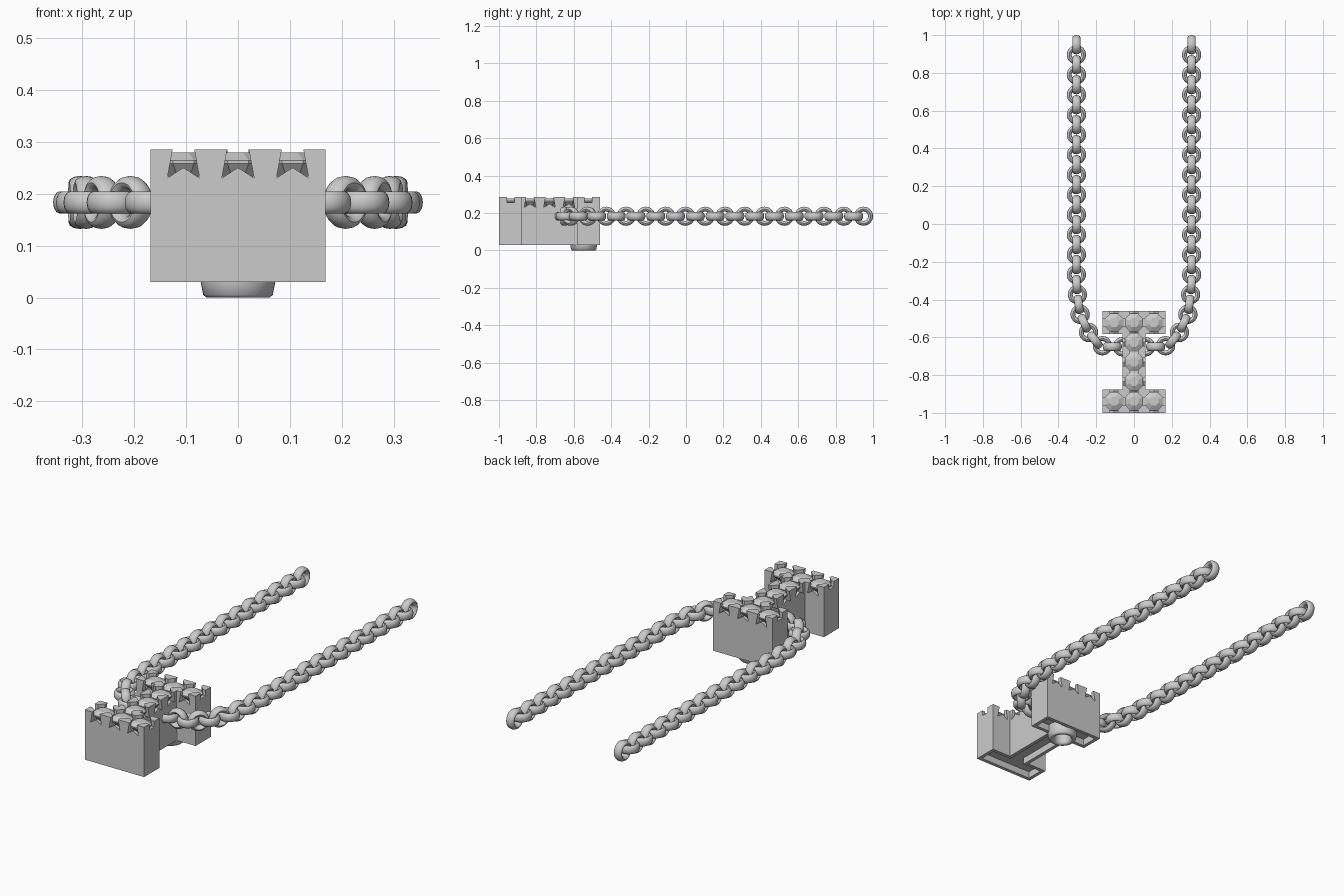
import bpy, bmesh, math
from mathutils import Vector, Matrix

if "Cube" in bpy.data.objects:
    bpy.data.objects.remove(bpy.data.objects["Cube"])

def new_obj(name, bm):
    bmesh.ops.recalc_face_normals(bm, faces=bm.faces)
    me = bpy.data.meshes.new(name)
    bm.to_mesh(me)
    bm.free()
    ob = bpy.data.objects.new(name, me)
    bpy.context.collection.objects.link(ob)
    return ob

def prism(bm, pts, vec):
    # closed profile swept along a vector
    a = [bm.verts.new(p) for p in pts]
    b = [bm.verts.new(Vector(p) + Vector(vec)) for p in pts]
    bm.faces.new(a)
    bm.faces.new(b[::-1])
    n = len(a)
    for i in range(n):
        bm.faces.new((a[i], a[(i + 1) % n], b[(i + 1) % n], b[i]))

def lathe(bm, prof, seg, centre, turn=0.0, closed=False):
    # rings of (radius, z); closed joins last ring to first, else caps the ends
    rings = [[bm.verts.new((centre[0] + r * math.cos(turn + 2 * math.pi * k / seg),
                            centre[1] + r * math.sin(turn + 2 * math.pi * k / seg), z))
              for k in range(seg)] for r, z in prof]
    pairs = list(zip(rings, rings[1:])) + ([(rings[-1], rings[0])] if closed else [])
    for a, b in pairs:
        for k in range(seg):
            bm.faces.new((a[k], a[(k + 1) % seg], b[(k + 1) % seg], b[k]))
    if not closed:
        bm.faces.new(rings[0][::-1])
        bm.faces.new(rings[-1])

def i_outline(d, z):
    # I-shaped plan, inset by d
    half = [(0.168 - d, -1 + d), (0.168 - d, -0.877 - d), (0.06 - d, -0.877 - d),
            (0.06 - d, -0.583 + d), (0.168 - d, -0.583 + d), (0.168 - d, -0.46 - d)]
    return [(x, y, z) for x, y in half] + [(-x, y, z) for x, y in reversed(half)]

def cut(ob, cutter):
    m = ob.modifiers.new("cut", 'BOOLEAN')
    m.operation, m.solver, m.use_self = 'DIFFERENCE', 'EXACT', True
    m.object = cutter
    bpy.context.view_layer.objects.active = ob
    bpy.ops.object.modifier_apply(modifier=m.name)
    bpy.data.objects.remove(cutter)

# block body
bm = bmesh.new()
prism(bm, i_outline(0, 0.03), (0, 0, 0.255))
body = new_obj("pendant_body", bm)

# hollow underside
bm = bmesh.new()
prism(bm, i_outline(0.018, 0.0), (0, 0, 0.065))
cut(body, new_obj("underside_cutter", bm))

# stone seats with notches through the walls
YF, YR = -0.938, -0.522
cells = [(x, y) for y in (YF, YR) for x in (-0.105, 0, 0.105)]
cells += [(0, y) for y in (-0.834, -0.73, -0.626)]
deep = [(-0.018, 0.3), (0.018, 0.3), (0.031, 0.23), (0, 0.25), (-0.031, 0.23)]
shallow = [(-0.02, 0.3), (0.02, 0.3), (0.02, 0.256), (-0.02, 0.256)]
bm = bmesh.new()
for x, y in cells:
    lathe(bm, [(0.03, 0.2), (0.051, 0.25), (0.051, 0.31)], 8, (x, y), math.pi / 8)
    flange = y in (YF, YR)
    prism(bm, [(x + u, y - 0.07, z) for u, z in deep if flange]
          or [(x + u, y - 0.056, z) for u, z in shallow], (0, 0.14 if flange else 0.112, 0))
    prism(bm, [(x - 0.07, y + u, z) for u, z in (shallow if flange else deep)], (0.14, 0, 0))
cut(body, new_obj("seat_cutter", bm))

# faceted stones
for i, (x, y) in enumerate(cells):
    bm = bmesh.new()
    lathe(bm, [(0.004, 0.2), (0.053, 0.258), (0.053, 0.264), (0.026, 0.279)], 8, (x, y), math.pi / 8)
    new_obj(f"stone_{i}", bm)

# round collar under the rear bar
bm = bmesh.new()
lathe(bm, [(0.04, 0.07), (0.04, 0.014), (0.044, 0.005), (0.05, 0.0), (0.061, 0.0),
           (0.067, 0.005), (0.072, 0.03), (0.072, 0.07)], 40, (0, -0.547), closed=True)
collar = new_obj("underside_collar", bm)

# chain link mesh: torus with a wide flat section
bm = bmesh.new()
sec = [(0.038 + 0.013 * math.cos(t), 0.0215 * math.sin(t))
       for t in [2 * math.pi * k / 12 for k in range(12)]]
lathe(bm, sec, 28, (0, 0), closed=True)
link = new_obj("right_chain_link_0", bm)
for ob in (collar, link):
    bpy.ops.object.select_all(action='DESELECT')
    ob.select_set(True)
    bpy.context.view_layer.objects.active = ob
    bpy.ops.object.shade_smooth_by_angle(angle=math.radians(40))

# chains: links spaced along a path, alternately upright and flat
path = [Vector(p) for p in [(0.305, 0.949), (0.305, -0.30), (0.30, -0.37), (0.286, -0.476),
                            (0.24, -0.575), (0.185, -0.642), (0.13, -0.65), (0.05, -0.65)]]

def along(s):
    for a, b in zip(path, path[1:]):
        d = (b - a).length
        if s <= d:
            return a + (b - a) * s / d, (b - a) / d
        s -= d
    return None

for side, name in ((1, "right"), (-1, "left")):
    i = 0
    while along(i * 0.0529):
        p, t = along(i * 0.0529)
        if side == 1 and i == 0:
            ob = link
        else:
            ob = bpy.data.objects.new(f"{name}_chain_link_{i}", link.data)
            bpy.context.collection.objects.link(ob)
        rot = Matrix.Rotation(math.atan2(t.y, side * t.x), 4, 'Z')
        if i % 2 == 0:
            rot = rot @ Matrix.Rotation(math.pi / 2, 4, 'X')
        ob.matrix_world = Matrix.Translation((side * p.x, p.y, 0.183)) @ rot
        i += 1
